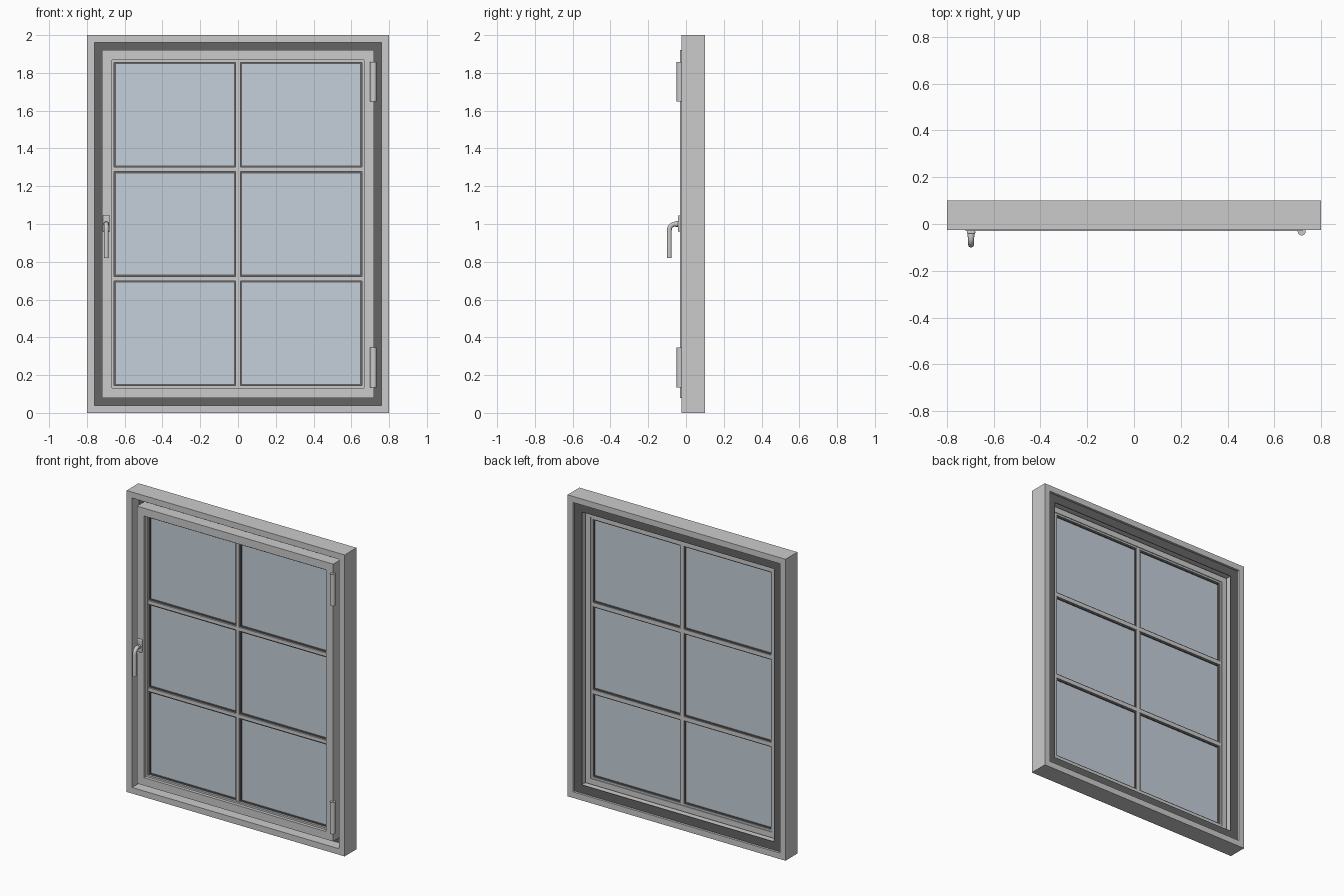
import bpy, bmesh, math
from mathutils import Matrix

if "Cube" in bpy.data.objects:
    bpy.data.objects.remove(bpy.data.objects["Cube"])


def material(name, rgb):
    m = bpy.data.materials.new(name)
    m.diffuse_color = (*rgb, 1)
    m.use_nodes = True
    m.node_tree.nodes["Principled BSDF"].inputs["Base Color"].default_value = m.diffuse_color
    return m


DARK = material("dark_rubber", (0.13, 0.13, 0.13))
GLASS = material("pale_glass", (0.56, 0.63, 0.70))


def finish(name, bm, mat=None):
    bmesh.ops.recalc_face_normals(bm, faces=bm.faces)
    me = bpy.data.meshes.new(name)
    bm.to_mesh(me)
    bm.free()
    ob = bpy.data.objects.new(name, me)
    bpy.context.collection.objects.link(ob)
    if mat:
        me.materials.append(mat)
    return ob


def box(name, x0, x1, y0, y1, z0, z1, mat=None):
    bm = bmesh.new()
    bmesh.ops.create_cube(bm, size=1)
    for v in bm.verts:
        v.co = ((x0 + x1) / 2 + v.co.x * (x1 - x0),
                (y0 + y1) / 2 + v.co.y * (y1 - y0),
                (z0 + z1) / 2 + v.co.z * (z1 - z0))
    return finish(name, bm, mat)


def ring(name, x0, x1, z0, z1, w, y0, y1, mat=None):
    """Mitred rectangular frame with member width w."""
    bm = bmesh.new()
    loops = []
    for d, y in ((0, y0), (w, y0), (w, y1), (0, y1)):
        loops.append([bm.verts.new(p) for p in (
            (x0 + d, y, z0 + d), (x1 - d, y, z0 + d),
            (x1 - d, y, z1 - d), (x0 + d, y, z1 - d))])
    for a in range(4):
        for i in range(4):
            p, q, j = loops[a], loops[(a + 1) % 4], (i + 1) % 4
            bm.faces.new((p[i], p[j], q[j], q[i]))
    return finish(name, bm, mat)


def cylinder(name, r, length, loc, axis, sides=24):
    bm = bmesh.new()
    rot = Matrix.Rotation(math.pi / 2, 4, 'X') if axis == 'Y' else Matrix()
    bmesh.ops.create_cone(bm, cap_ends=True, segments=sides, radius1=r, radius2=r,
                          depth=length, matrix=Matrix.Translation(loc) @ rot)
    return smooth(finish(name, bm))


def smooth(ob):
    bpy.ops.object.select_all(action='DESELECT')
    ob.select_set(True)
    bpy.context.view_layer.objects.active = ob
    bpy.ops.object.shade_smooth_by_angle(angle=math.radians(35))
    return ob


# Fixed outer frame, with an inner stop sealed front and back
ring("outer_frame", -0.8, 0.8, 0, 2, 0.04, -0.025, 0.10)
ring("front_seal", -0.76, 0.76, 0.04, 1.96, 0.055, 0.045, 0.05, DARK)
ring("frame_stop", -0.76, 0.76, 0.04, 1.96, 0.055, 0.05, 0.08)
ring("back_seal", -0.76, 0.76, 0.04, 1.96, 0.055, 0.08, 0.085, DARK)

# Opening sash and its glazing bead
ring("sash", -0.72, 0.72, 0.08, 1.92, 0.052, -0.031, 0.045)
ring("glazing_bead", -0.668, 0.668, 0.132, 1.868, 0.012, -0.01, 0.04)

# Glazing bars
BAR, X, Z0, Z1 = 0.012, 0.656, 0.144, 1.856
step = (Z1 - Z0 + 2 * BAR) / 3
box("vertical_bar", -BAR, BAR, -0.005, 0.04, Z0, Z1)
for k in (1, 2):
    zc = Z0 - BAR + k * step
    for side, a, b in (("left", -X, -BAR), ("right", BAR, X)):
        box(f"cross_bar_{side}_{k}", a, b, -0.005, 0.04, zc - BAR, zc + BAR)

# Six panes, each held in a dark gasket
for side, a, b in (("left", -X, -BAR), ("right", BAR, X)):
    for k in range(3):
        z0 = Z0 + k * step
        z1 = z0 + step - 2 * BAR
        ring(f"pane_gasket_{side}_{k}", a, b, z0, z1, 0.009, 0.004, 0.035, DARK)
        box(f"glass_{side}_{k}", a + 0.009, b - 0.009, 0.011, 0.028,
            z0 + 0.009, z1 - 0.009, GLASS)

# Hinge barrels
for name, z in (("lower_hinge", 0.24), ("upper_hinge", 1.753)):
    cylinder(name, 0.017, 0.21, (0.717, -0.032, z), 'Z')

# Handle: rose, collar and bent lever
HX = -0.697
rose = box("handle_rose", HX - 0.018, HX + 0.018, -0.043, -0.028, 0.96, 1.046)
bev = rose.modifiers.new("rounding", 'BEVEL')
bev.width, bev.segments = 0.005, 3
smooth(rose)
cylinder("handle_collar", 0.015, 0.014, (HX, -0.049, 1.0), 'Y')

R = 0.032
path = [(-0.04, 1.0)]
path += [(-0.088 + R - R * math.sin(t), 1.0 - R + R * math.cos(t))
         for t in (i * math.pi / 16 for i in range(9))]
path += [(-0.088, 0.82)]
cu = bpy.data.curves.new("handle_lever", 'CURVE')
cu.dimensions = '3D'
cu.bevel_depth, cu.bevel_resolution, cu.use_fill_caps = 0.0125, 4, True
sp = cu.splines.new('POLY')
sp.points.add(len(path) - 1)
for p, (y, z) in zip(sp.points, path):
    p.co = (HX, y, z, 1)
sp.use_smooth = True
lever = bpy.data.objects.new("handle_lever", cu)
bpy.context.collection.objects.link(lever)
